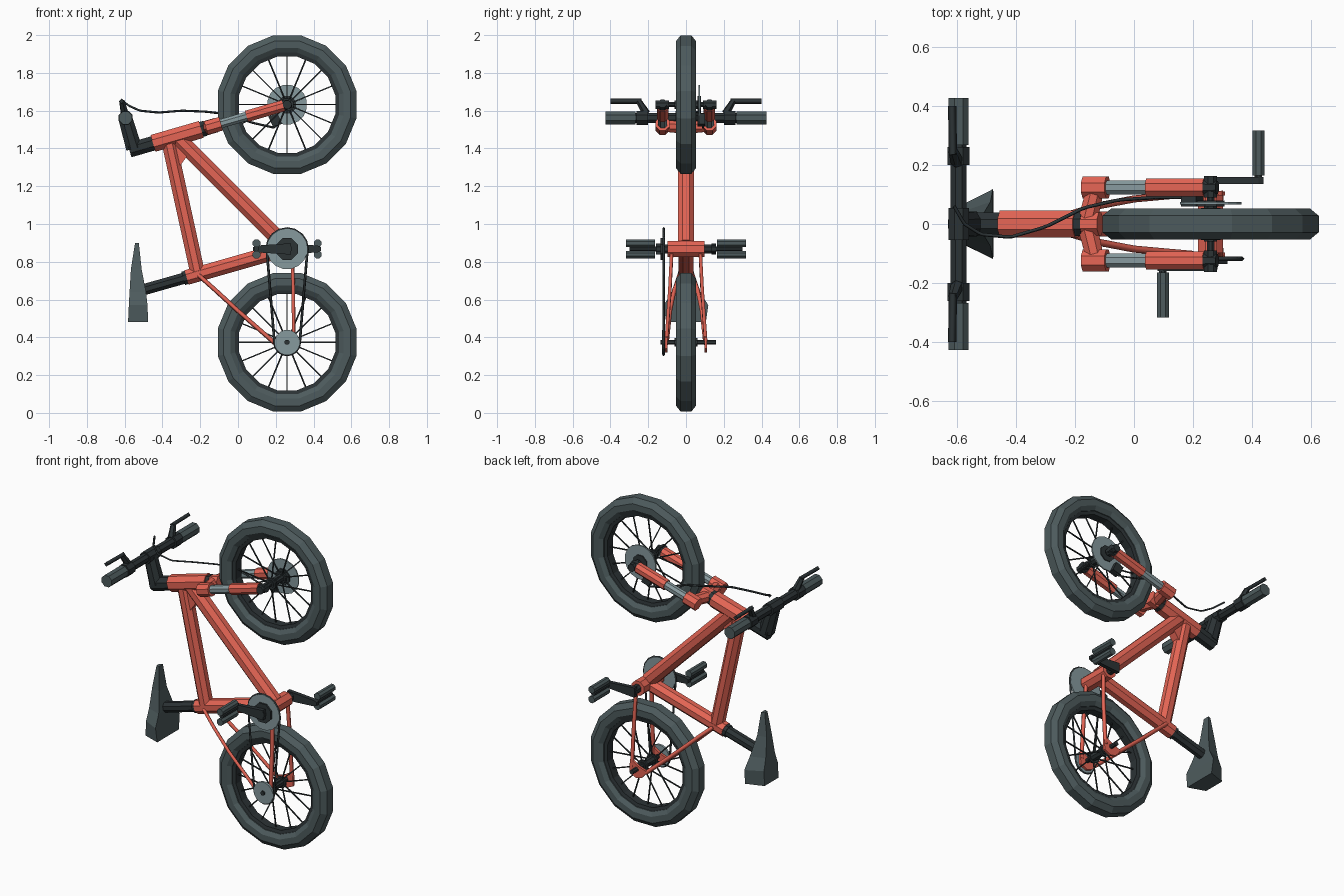
import bpy, bmesh
from math import pi, sin, cos
from mathutils import Vector, Matrix

if "Cube" in bpy.data.objects:
    bpy.data.objects.remove(bpy.data.objects["Cube"])


def mat(name, rgb):
    m = bpy.data.materials.new(name)
    m.diffuse_color = (*rgb, 1)
    m.use_nodes = True
    m.node_tree.nodes["Principled BSDF"].inputs["Base Color"].default_value = m.diffuse_color
    return m


RED = mat("red_paint", (0.78, 0.13, 0.09))
SLATE = mat("slate_rubber", (0.075, 0.105, 0.11))
DARK = mat("dark_metal", (0.025, 0.033, 0.036))
STEEL = mat("steel", (0.24, 0.32, 0.34))


def finish(name, bm, m):
    bmesh.ops.recalc_face_normals(bm, faces=bm.faces)
    me = bpy.data.meshes.new(name)
    bm.to_mesh(me)
    bm.free()
    me.materials.append(m)
    ob = bpy.data.objects.new(name, me)
    bpy.context.collection.objects.link(ob)
    return ob


def add_tube(bm, p, q, r1, r2=None, n=8):
    p, q = Vector(p), Vector(q)
    d = q - p
    M = (Matrix.Translation((p + q) / 2) @ d.to_track_quat('Z', 'Y').to_matrix().to_4x4()
         @ Matrix.Rotation(pi / n, 4, 'Z'))
    bmesh.ops.create_cone(bm, cap_ends=True, segments=n, radius1=r1,
                          radius2=r1 if r2 is None else r2, depth=d.length, matrix=M)


def tube(name, p, q, r1, m, r2=None, n=8):
    bm = bmesh.new()
    add_tube(bm, p, q, r1, r2, n)
    return finish(name, bm, m)


def loft(name, rings, m, closed=False):
    """Skin a list of equal-length point rings; closed joins the last ring to the first."""
    bm = bmesh.new()
    vs = [[bm.verts.new(c) for c in r] for r in rings]
    k, n = len(vs), len(vs[0])
    for i in range(k if closed else k - 1):
        a, b = vs[i], vs[(i + 1) % k]
        for j in range(n):
            bm.faces.new((a[j], a[(j + 1) % n], b[(j + 1) % n], b[j]))
    if not closed:
        bm.faces.new(vs[0])
        bm.faces.new(vs[-1])
    return finish(name, bm, m)


def plate(name, pts, y, t, m):
    return loft(name, [[(x, y + s * t / 2, z) for x, z in pts] for s in (-1, 1)], m)


def wire(name, pts, r, m, spline='POLY', cyclic=False):
    cu = bpy.data.curves.new(name, 'CURVE')
    cu.dimensions = '3D'
    cu.bevel_depth, cu.bevel_resolution, cu.resolution_u = r, 0, 5
    sp = cu.splines.new(spline)
    if spline == 'NURBS':
        sp.order_u, sp.use_endpoint_u = 3, True
    sp.points.add(len(pts) - 1)
    for a, c in zip(sp.points, pts):
        a.co = (*c, 1)
    sp.use_cyclic_u = cyclic
    cu.use_fill_caps = True
    cu.materials.append(m)
    ob = bpy.data.objects.new(name, cu)
    bpy.context.collection.objects.link(ob)


FRONT, REAR, BB = (0.26, 1.632), (0.26, 0.374), (0.26, 0.868)


def steer(x, y=0):
    """Point on the steering axis plane at a given x."""
    return (x, y, FRONT[1] + (x - FRONT[0]) * 0.289)


# Wheels: 16-sided tyre, rim, hub and spokes
def ring(name, c, profile, m, n=16):
    rings = []
    for i in range(n):
        a = (i + 0.5) * 2 * pi / n
        rings.append([(c[0] + r * cos(a), y, c[1] + r * sin(a)) for r, y in profile])
    return loft(name, rings, m, True)


def wheel(name, c):
    half = [(0.374, 0.028), (0.343, 0.053), (0.305, 0.053), (0.28, 0.036)]
    ring(name + "_tyre", c, half + [(r, -y) for r, y in reversed(half)], SLATE)
    ring(name + "_rim", c, [(0.292, 0.033), (0.26, 0.026), (0.26, -0.026), (0.292, -0.033)], DARK)
    tube(name + "_hub", (c[0], -0.06, c[1]), (c[0], 0.06, c[1]), 0.024, DARK)
    bm = bmesh.new()
    for i in range(16):
        a, y = i * pi / 8, 0.045 if i % 2 else -0.045
        add_tube(bm, (c[0] + 0.02 * cos(a), y, c[1] + 0.02 * sin(a)),
                 (c[0] + 0.265 * cos(a), 0, c[1] + 0.265 * sin(a)), 0.0045, n=4)
    finish(name + "_spokes", bm, DARK)
    for s in (-1, 1):
        tube(name + "_hub_flange", (c[0], s * 0.042, c[1]), (c[0], s * 0.054, c[1]), 0.036, DARK)


wheel("front_wheel", FRONT)
wheel("rear_wheel", REAR)


def disc(name, c, y0, y1, r, m, n=16):
    return tube(name, (c[0], y0, c[1]), (c[0], y1, c[1]), r, m, n=n)


disc("front_axle", FRONT, -0.155, 0.16, 0.014, DARK, 8)
disc("rear_axle", REAR, -0.135, 0.158, 0.014, DARK, 8)
disc("brake_disc", FRONT, 0.066, 0.074, 0.106, STEEL)
disc("brake_disc_carrier", FRONT, 0.06, 0.08, 0.05, DARK, 8)

# Main frame
tube("head_tube", steer(-0.45), steer(-0.195), 0.05, RED)
tube("top_tube", (-0.365, 0, 1.43), (-0.215, 0, 0.745), 0.042, RED)
tube("down_tube", (-0.33, 0, 1.465), (0.25, 0, 0.885), 0.046, RED)
tube("seat_tube", (0.25, 0, 0.866), (-0.272, 0, 0.717), 0.043, RED)
disc("bottom_bracket_shell", BB, -0.098, 0.098, 0.046, RED, 8)
tube("seat_collar", (-0.262, 0, 0.72), (-0.29, 0, 0.712), 0.039, DARK)
tube("seat_post", (-0.25, 0, 0.723), (-0.5, 0, 0.652), 0.032, DARK)
plate("frame_gusset", [(-0.36, 1.44), (-0.24, 1.40), (-0.32, 1.29)], 0, 0.05, RED)

# Rear triangle
for s in (-1, 1):
    wire("seat_stay", [(-0.21, s * 0.035, 0.73), (-0.12, s * 0.062, 0.65),
                       (0.0, s * 0.085, 0.54), (0.2, s * 0.103, 0.365)], 0.012, RED)
    wire("chain_stay", [(0.285, s * 0.075, 0.86), (0.293, s * 0.085, 0.66),
                        (0.295, s * 0.104, 0.38)], 0.012, RED)
    plate("dropout", [(0.185, 0.375), (0.245, 0.395), (0.285, 0.42), (0.308, 0.40),
                      (0.305, 0.34), (0.26, 0.32), (0.225, 0.33)], s * 0.104, 0.014, RED)

# Saddle: sections of z, top x, underside x, top half width, underside half width
saddle = [(0.90, -0.545, -0.525, 0.013, 0.02), (0.76, -0.567, -0.51, 0.025, 0.037),
          (0.64, -0.574, -0.487, 0.045, 0.075), (0.57, -0.578, -0.479, 0.068, 0.118),
          (0.48, -0.582, -0.476, 0.068, 0.105)]
loft("saddle", [[(a, -w, z), (a, w, z), (b, v, z), (b, -v, z)] for z, a, b, w, v in saddle], SLATE)

# Fork
tube("upper_headset", steer(-0.478), steer(-0.45), 0.042, DARK)
tube("lower_headset", steer(-0.195), steer(-0.172), 0.044, DARK)
tube("fork_crown_core", steer(-0.18), steer(-0.115), 0.042, RED)
for s in (-1, 1):
    y = s * 0.124
    tube("fork_crown_arm", steer(-0.16), steer(-0.13, y), 0.036, RED, 0.032)
    tube("fork_crown_cap", steer(-0.17, y), steer(-0.09, y), 0.04, RED)
    tube("fork_stanchion", steer(-0.1, y), steer(0.06, y), 0.026, STEEL)
    tube("fork_lower", steer(0.045, y), steer(0.24, y), 0.033, RED)
    tube("fork_dropout", steer(0.235, y), steer(0.282, y), 0.03, DARK, 0.024)
    disc("fork_axle_nut", FRONT, s * 0.09, s * 0.162, 0.024, DARK, 8)

# Brake caliper and cable
plate("brake_caliper", [(0.16, 1.57), (0.21, 1.585), (0.235, 1.53), (0.185, 1.515)], 0.08, 0.04, DARK)
wire("brake_cable", [(-0.61, 0.06, 1.65), (-0.575, 0.0, 1.625), (-0.52, -0.035, 1.60),
                     (-0.42, -0.045, 1.59), (-0.30, -0.01, 1.60), (-0.17, 0.055, 1.595),
                     (-0.05, 0.082, 1.58), (0.08, 0.09, 1.535), (0.19, 0.09, 1.51),
                     (0.22, 0.09, 1.54)], 0.006, DARK, 'NURBS')

# Stem and handlebar
BAR = (-0.595, 1.562)
tube("stem_clamp", steer(-0.575), steer(-0.47), 0.042, DARK)
tube("stem", (-0.55, 0, 1.40), (BAR[0], 0, 1.555), 0.046, DARK, 0.04)
disc("bar_clamp", BAR, -0.055, 0.055, 0.038, DARK, 8)
disc("handlebar", BAR, -0.30, 0.30, 0.029, DARK, 8)
for s in (-1, 1):
    disc("grip", BAR, s * 0.268, s * 0.427, 0.037, SLATE, 8)
    disc("lever_clamp", BAR, s * 0.20, s * 0.262, 0.04, DARK, 8)
    tube("lever_arm", (-0.6, s * 0.21, 1.585), (-0.614, s * 0.25, 1.65), 0.022, DARK, 0.016, 6)
    wire("brake_lever", [(-0.614, s * 0.235, 1.65), (-0.617, s * 0.40, 1.65)], 0.014, DARK)

# Drivetrain
disc("chainring", BB, -0.124, -0.112, 0.108, STEEL)
disc("chainring_spider", BB, -0.135, -0.124, 0.062, DARK, 8)
disc("crank_axle", BB, -0.155, 0.155, 0.026, DARK, 8)
disc("rear_cog", REAR, -0.126, -0.112, 0.066, STEEL)
arcs = [(c, r, k) for c, r, k in ((BB, 0.108, 0), (REAR, 0.067, pi))]
wire("chain", [(c[0] + r * cos(k + i * pi / 8), -0.118, c[1] + r * sin(k + i * pi / 8))
               for c, r, k in arcs for i in range(9)], 0.007, DARK, cyclic=True)

# Cranks and pedals: the two sides point opposite ways
for s in (-1, 1):
    px, z = BB[0] + s * 0.162, BB[1]
    plate("crank_arm", [(BB[0] - s * 0.02, z - 0.03), (BB[0] - s * 0.02, z + 0.03),
                        (px, z + 0.018), (px + s * 0.018, z + 0.01),
                        (px + s * 0.018, z - 0.01), (px, z - 0.018)], s * 0.147, 0.024, DARK)
    disc("pedal_axle", (px, z), s * 0.135, s * 0.30, 0.014, DARK, 8)
    for o in (-1, 1):
        disc("pedal_bar", (px, z + o * 0.03), s * 0.165, s * 0.317, 0.022, SLATE, 8)
